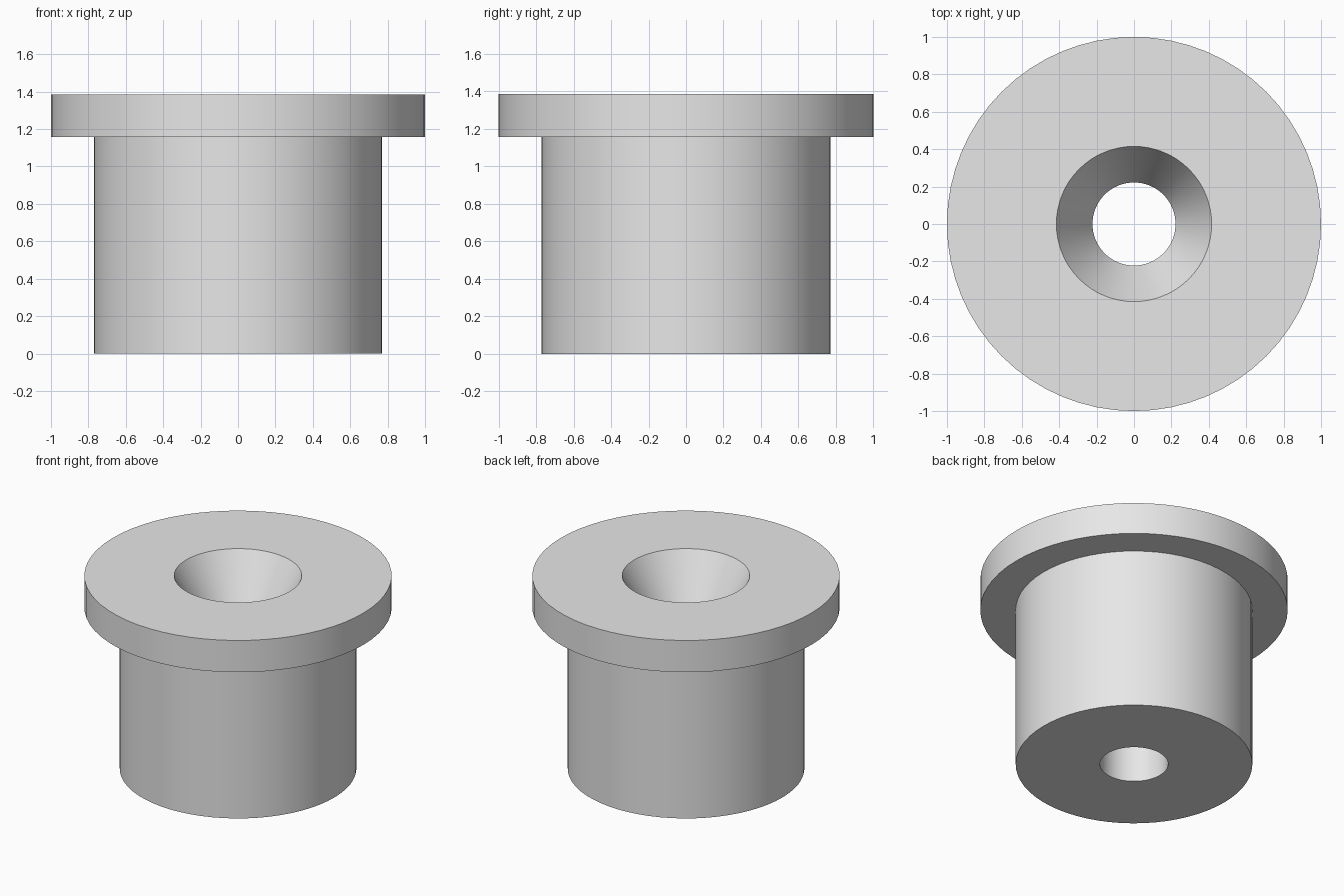
import bpy
import bmesh
import math

cube = bpy.data.objects.get("Cube")
if cube:
    bpy.data.objects.remove(cube, do_unlink=True)

SEGMENTS = 64
HEIGHT = 1.385
FLANGE_BOTTOM = 1.157
SHANK_RADIUS = 0.77
FLANGE_RADIUS = 1.0
BORE_RADIUS = 0.222
SINK_RADIUS = 0.415
SINK_DEPTH = 0.35

# Plain grey material
grey = bpy.data.materials.new("light_grey")
grey.use_nodes = True
colour = (0.8, 0.8, 0.8, 1.0)
grey.diffuse_color = colour
grey.node_tree.nodes["Principled BSDF"].inputs["Base Color"].default_value = colour


def lathe(name, profile, material):
    """Turn a closed (radius, height) profile around the z axis."""
    bm = bmesh.new()
    rings = []
    for radius, z in profile:
        ring = []
        for i in range(SEGMENTS):
            a = math.tau * i / SEGMENTS
            ring.append(bm.verts.new((radius * math.cos(a), radius * math.sin(a), z)))
        rings.append(ring)
    for k, lower in enumerate(rings):
        upper = rings[(k + 1) % len(rings)]
        for i in range(SEGMENTS):
            j = (i + 1) % SEGMENTS
            bm.faces.new((lower[i], lower[j], upper[j], upper[i]))
    bmesh.ops.recalc_face_normals(bm, faces=bm.faces)
    mesh = bpy.data.meshes.new(name)
    bm.to_mesh(mesh)
    bm.free()
    mesh.materials.append(material)
    obj = bpy.data.objects.new(name, mesh)
    bpy.context.collection.objects.link(obj)
    bpy.ops.object.select_all(action="DESELECT")
    obj.select_set(True)
    bpy.context.view_layer.objects.active = obj
    bpy.ops.object.shade_smooth_by_angle(angle=math.radians(20))
    return obj


# Flanged bushing: shank, flange, countersink and through bore
lathe("flanged_bushing", [
    (BORE_RADIUS, 0),
    (SHANK_RADIUS, 0),
    (SHANK_RADIUS, FLANGE_BOTTOM),
    (FLANGE_RADIUS, FLANGE_BOTTOM),
    (FLANGE_RADIUS, HEIGHT),
    (SINK_RADIUS, HEIGHT),
    (BORE_RADIUS, HEIGHT - SINK_DEPTH),
], grey)
